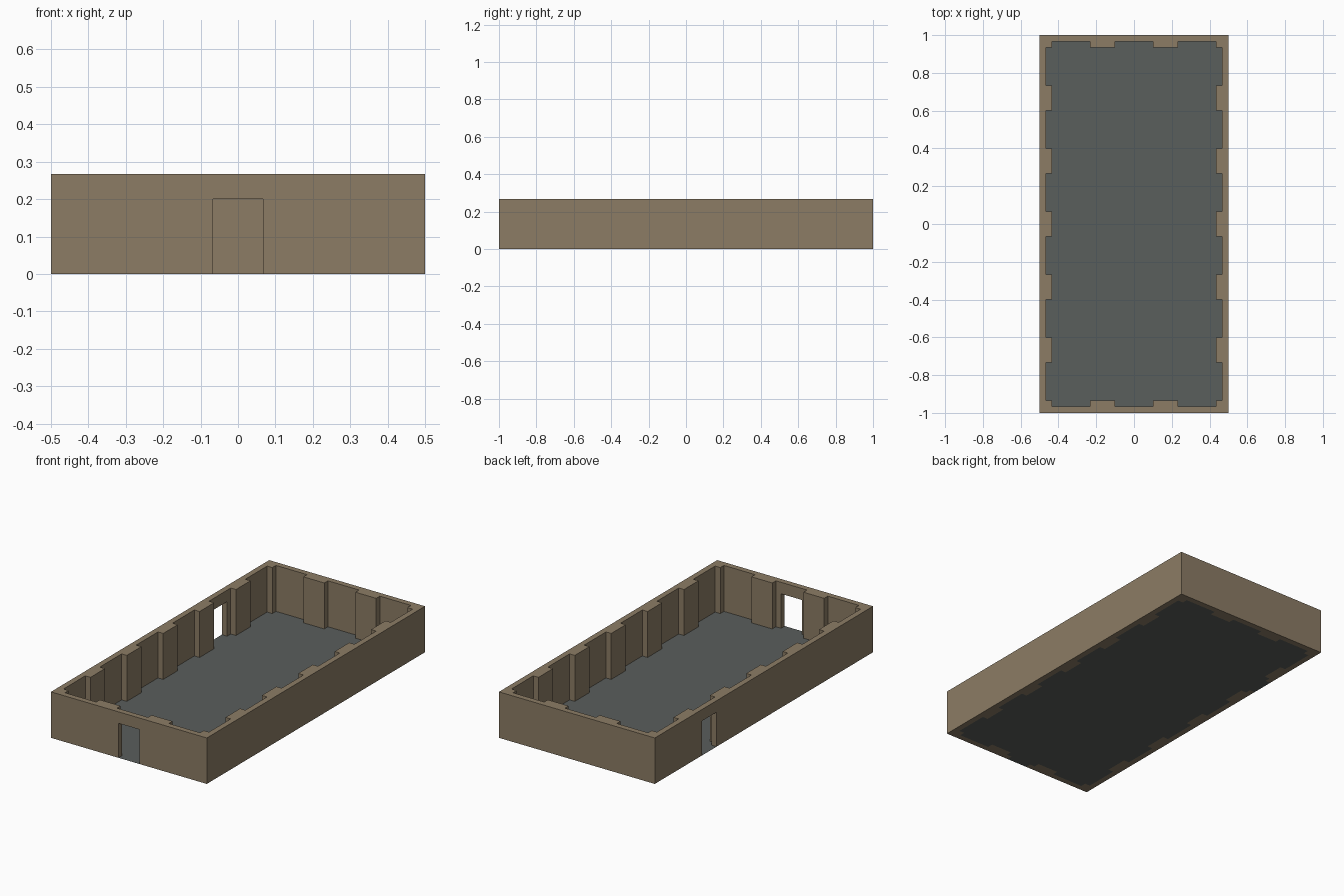
import bpy, bmesh
from mathutils import Vector

if "Cube" in bpy.data.objects:
    bpy.data.objects.remove(bpy.data.objects["Cube"], do_unlink=True)

U = 1 / 30                      # wall module: one recess depth
HX, HY, HEIGHT = 15 * U, 30 * U, 8 * U
DOOR_HALF, DOOR_H, DOOR_Y = 2 * U, 6 * U, 15 * U


def material(name, rgb):
    m = bpy.data.materials.new(name)
    m.use_nodes = True
    m.diffuse_color = (*rgb, 1)
    m.node_tree.nodes["Principled BSDF"].inputs["Base Color"].default_value = (*rgb, 1)
    return m


wall_mat = material("brown wall", (0.262, 0.202, 0.130))
floor_mat = material("grey floor", (0.102, 0.112, 0.107))


def to_object(bm, name, mat):
    bmesh.ops.recalc_face_normals(bm, faces=bm.faces)
    mesh = bpy.data.meshes.new(name)
    bm.to_mesh(mesh)
    bm.free()
    mesh.materials.append(mat)
    obj = bpy.data.objects.new(name, mesh)
    bpy.context.collection.objects.link(obj)
    return obj


def prism(name, outline, z0, z1, mat):
    bm = bmesh.new()
    face = bm.faces.new([bm.verts.new((x, y, z0)) for x, y in outline])
    top = bmesh.ops.extrude_face_region(bm, geom=[face])["geom"]
    verts = [v for v in top if isinstance(v, bmesh.types.BMVert)]
    bmesh.ops.translate(bm, verts=verts, vec=(0, 0, z1 - z0))
    return to_object(bm, name, mat)


def rect(x0, x1, y0, y1):
    return [(x0, y0), (x1, y0), (x1, y1), (x0, y1)]


def recessed_side(count, offset):
    """Points along one wall: sunken bays between pilasters."""
    points = []
    for i in range(count):
        c = (i - (count - 1) / 2) * 10 * U
        points += [(c - 3 * U, offset), (c - 3 * U, offset + U),
                   (c + 3 * U, offset + U), (c + 3 * U, offset)]
    return points


# Interior outline, counter-clockwise, with shared corner points dropped
end = recessed_side(3, 28 * U)[:-1]
side = recessed_side(6, 13 * U)[:-1]
inside = [(t, -d) for t, d in end] + [(d, t) for t, d in side]
inside += [(-x, -y) for x, y in inside]

# Walls, hollowed and pierced by two doorways
walls = prism("walls", rect(-HX, HX, -HY, HY), 0, HEIGHT, wall_mat)
cutters = [
    prism("room_cutter", inside, -0.1, HEIGHT + 0.1, wall_mat),
    prism("front_door_cutter", rect(-DOOR_HALF, DOOR_HALF, -HY - 0.1, -HY + 3 * U),
          -0.1, DOOR_H, wall_mat),
    prism("right_door_cutter", rect(-HX - 0.1, -HX + 3 * U,
                                    DOOR_Y - DOOR_HALF, DOOR_Y + DOOR_HALF),
          -0.1, DOOR_H, wall_mat),
]
bpy.context.view_layer.objects.active = walls
for cutter in cutters:
    cutter.hide_render = True
    mod = walls.modifiers.new("opening", "BOOLEAN")
    mod.operation, mod.solver, mod.object = "DIFFERENCE", "EXACT", cutter
    bpy.ops.object.modifier_apply(modifier=mod.name)
for cutter in cutters:
    bpy.data.objects.remove(cutter, do_unlink=True)

# Floor sheet with a threshold in each doorway
bm = bmesh.new()
for outline in (inside,
                rect(-DOOR_HALF, DOOR_HALF, -HY, -HY + U),
                rect(-HX, -HX + U, DOOR_Y - DOOR_HALF, DOOR_Y + DOOR_HALF)):
    bm.faces.new([bm.verts.new((x, y, 0)) for x, y in outline])
floor = to_object(bm, "floor", floor_mat)
for poly in floor.data.polygons:
    if poly.normal.z < 0:
        poly.flip()
